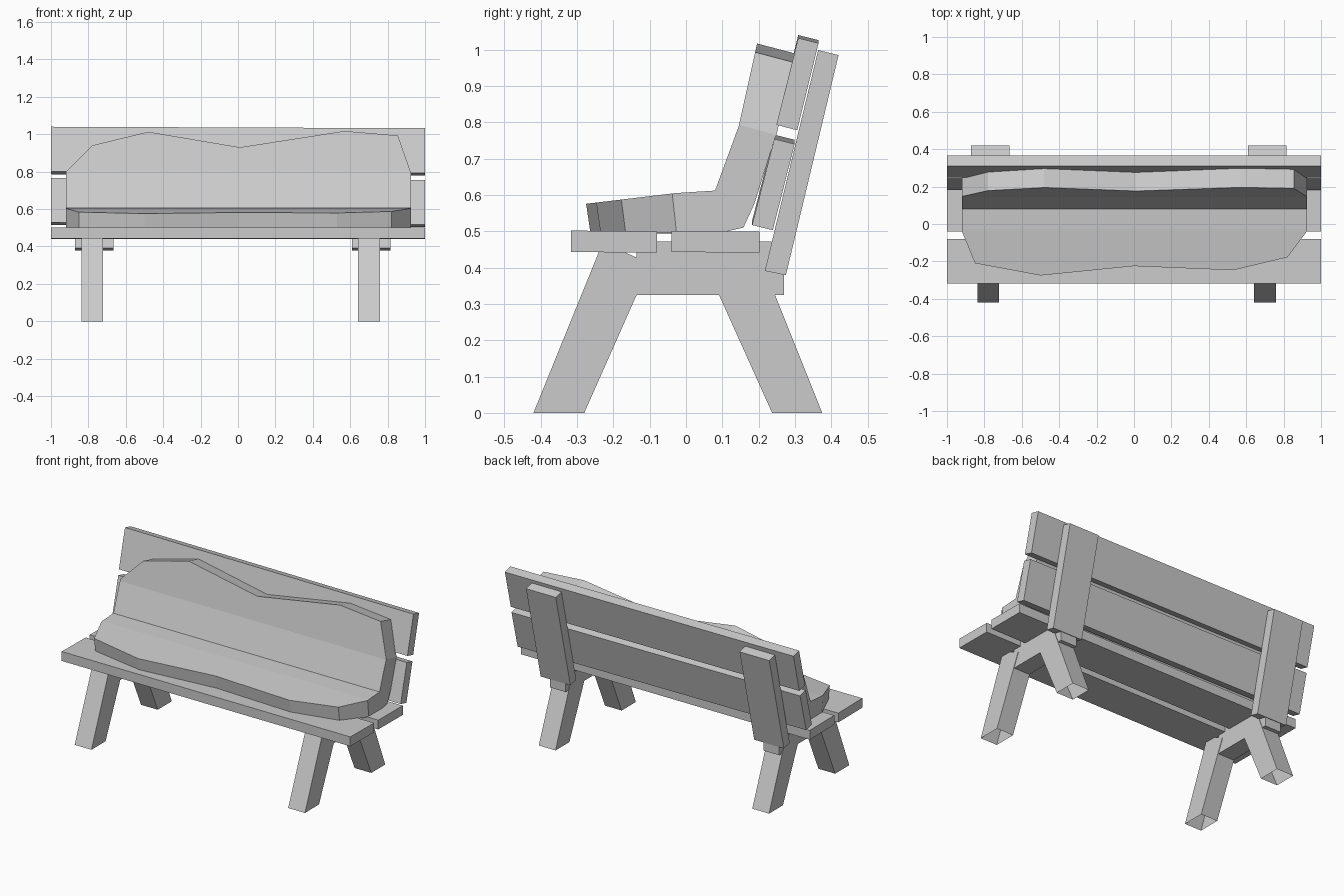
import bpy, bmesh

if "Cube" in bpy.data.objects:
    bpy.data.objects.remove(bpy.data.objects["Cube"])


def finish(name, bm):
    bmesh.ops.remove_doubles(bm, verts=bm.verts, dist=0.0005)
    bmesh.ops.recalc_face_normals(bm, faces=bm.faces)
    mesh = bpy.data.meshes.new(name)
    bm.to_mesh(mesh)
    bm.free()
    obj = bpy.data.objects.new(name, mesh)
    bpy.context.collection.objects.link(obj)
    return obj


def loft(name, rings, open_bottom=False):
    """Skin closed rings of points, cap both ends."""
    bm = bmesh.new()
    rows = [[bm.verts.new(p) for p in ring] for ring in rings]
    n = len(rows[0])
    for a, b in zip(rows, rows[1:]):
        for i in range(n):
            j = (i + 1) % n
            bm.faces.new((a[i], a[j], b[j], b[i]))
    bm.faces.new(rows[0])
    bm.faces.new(rows[-1])
    if open_bottom:
        floor = [f for f in bm.faces if all(v.co.z < 1e-4 for v in f.verts)]
        bmesh.ops.delete(bm, geom=floor, context='FACES_ONLY')
    return finish(name, bm)


def board(name, profile, x0, x1, skew=0.0, open_bottom=False):
    """Side profile (y, z) extruded along x; skew lowers the right end."""
    rings = [[(x, y, z + s) for y, z in profile] for x, s in ((x0, skew), (x1, -skew))]
    return loft(name, rings, open_bottom)


# Seat planks
board("seat_plank_front", [(-0.317, 0.443), (-0.08, 0.441), (-0.08, 0.499), (-0.317, 0.502)], -1, 1)
board("seat_plank_back", [(-0.04, 0.443), (0.203, 0.441), (0.203, 0.499), (-0.04, 0.501)], -1, 1)

# Backrest planks
board("back_plank_lower", [(0.182, 0.523), (0.239, 0.509), (0.299, 0.746), (0.243, 0.76)], -1, 1, 0.006)
board("back_plank_upper", [(0.249, 0.797), (0.306, 0.782), (0.365, 1.022), (0.309, 1.036)], -1, 1, 0.004)

# Two matching supports: legs, crossbar and back post
for side, x in (("left", -0.78), ("right", 0.70)):
    board("front_leg_" + side, [(-0.42, 0), (-0.28, 0), (-0.098, 0.41), (-0.17, 0.443), (-0.24, 0.443)],
          x - 0.058, x + 0.058, open_bottom=True)
    board("back_leg_" + side, [(0.237, 0), (0.375, 0), (0.207, 0.42), (0.09, 0.42), (0.048, 0.42)],
          x - 0.058, x + 0.058, open_bottom=True)
    board("crossbar_" + side, [(-0.136, 0.325), (0.27, 0.325), (0.27, 0.44), (0.235, 0.472), (-0.136, 0.472)],
          x - 0.055, x + 0.055)
    px = x + 0.012
    board("back_post_" + side, [(0.217, 0.391), (0.275, 0.379), (0.42, 0.985), (0.364, 0.999)],
          px - 0.103, px + 0.103)

# Folded slab cushion: seat x, seat front y, back x, back top z
stations = [
    (-0.92, -0.04, -0.92, 0.80),
    (-0.85, -0.21, -0.78, 0.94),
    (-0.50, -0.275, -0.48, 1.013),
    (0.00, -0.225, 0.01, 0.93),
    (0.53, -0.247, 0.57, 1.017),
    (0.82, -0.178, 0.855, 0.993),
    (0.925, -0.038, 0.925, 0.793),
]
rings = []
for sx, yf, bx, zt in stations:
    mx = (sx + bx) / 2
    zb = zt - 0.028
    rings.append([
        (sx, yf + 0.012, 0.495),
        (sx, yf, 0.575 + (yf + 0.28) * 0.12),
        (mx, -0.03, 0.605),
        (mx, 0.08, 0.612),
        (mx, 0.145, 0.789),
        (bx, 0.145 + (zt - 0.789) * 0.222, zt),
        (bx, 0.247 + (zb - 0.757) * 0.235, zb),
        (mx, 0.245, 0.757),
        (mx, 0.188, 0.575),
        (mx, 0.158, 0.51),
        (mx, 0.10, 0.497),
        (mx, -0.018, 0.494),
    ])
loft("cushion", rings)
